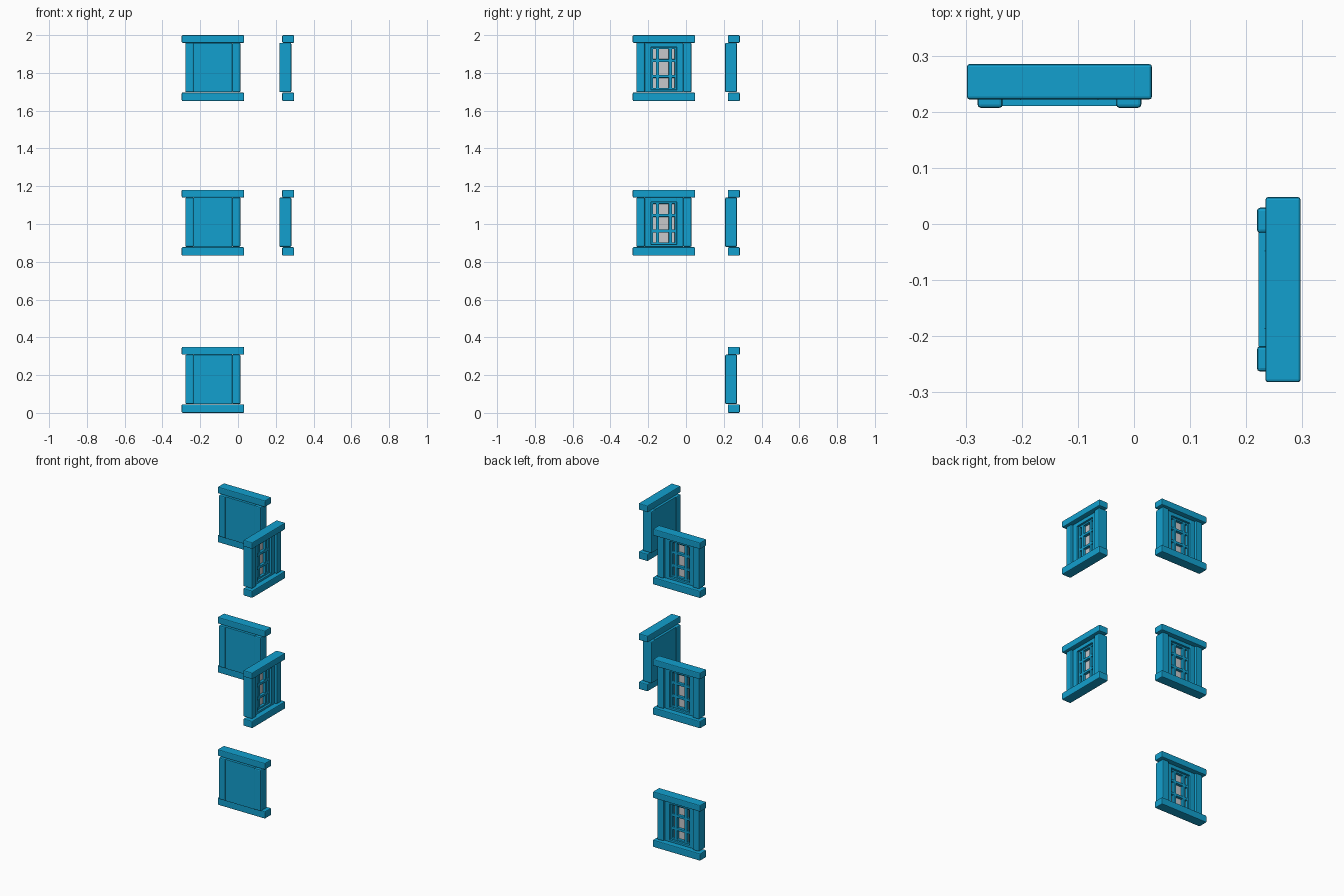
import bpy
import bmesh
from math import radians
from mathutils import Matrix, Vector

cube = bpy.data.objects.get("Cube")
if cube:
    bpy.data.objects.remove(cube, do_unlink=True)


def material(name, color):
    m = bpy.data.materials.new(name)
    m.use_nodes = True
    m.diffuse_color = color
    m.node_tree.nodes["Principled BSDF"].inputs["Base Color"].default_value = color
    return m


BLUE = material("blue paint", (0.006, 0.35, 0.62, 1))
GREY = material("pale grey glass", (0.58, 0.58, 0.6, 1))


def box_mesh(name, boxes, mat, bevel):
    """One mesh of bevelled boxes, each given as its x, depth and height ranges."""
    bm = bmesh.new()
    for ranges in boxes:
        lo, hi = (Vector(c) for c in zip(*ranges))
        size = Matrix.Diagonal((hi - lo).to_4d())
        verts = bmesh.ops.create_cube(
            bm, size=1, matrix=Matrix.Translation((lo + hi) / 2) @ size)["verts"]
        if bevel:
            edges = list({e for v in verts for e in v.link_edges})
            bmesh.ops.bevel(bm, geom=edges, offset=bevel, segments=2,
                            profile=0.5, affect='EDGES')
    mesh = bpy.data.meshes.new(name)
    bm.to_mesh(mesh)
    bm.free()
    mesh.materials.append(mat)
    return mesh


def mirrored(a, b, depth, height):
    return [((a, b), depth, height), ((-b, -a), depth, height)]


# Sizes of one window: outward is +y, base at z = 0
W = 0.165                     # half width of lintel and sill
BOTTOM, TOP = 0.047, 0.308    # jamb ends
HOLE = (0.06, 0.285)          # glazed opening heights
HALF = 0.068                  # half width of opening
FRAME = (0.008, 0.048)
BAR = (0.01, 0.036)

parts = [
    box_mesh("lintel", [((-W, W), (0.015, 0.078), (TOP, 0.349))], BLUE, 0.005),
    box_mesh("sill", [((-W, W), (0.015, 0.078), (0, 0.045))], BLUE, 0.005),
    box_mesh("jambs", mirrored(0.101, 0.146, (0, 0.063), (BOTTOM, TOP)), BLUE, 0.006),
    box_mesh("back_panel", [((-0.102, 0.102), (0.003, 0.014), (BOTTOM, TOP))], BLUE, 0.001),
    box_mesh("sash_frame",
             mirrored(HALF, 0.102, FRAME, (BOTTOM, TOP))
             + [((-HALF - 0.002, HALF + 0.002), FRAME, (BOTTOM, HOLE[0])),
                ((-HALF - 0.002, HALF + 0.002), FRAME, (HOLE[1], TOP))], BLUE, 0.002),
    box_mesh("inner_frame",
             mirrored(HALF - 0.011, HALF, BAR, HOLE)
             + [((-HALF, HALF), BAR, (z, z + 0.01)) for z in (HOLE[0], HOLE[1] - 0.01)],
             BLUE, 0.002),
    box_mesh("glazing_bars",
             mirrored(0.025, 0.043, BAR, HOLE)
             + [((-HALF, HALF), BAR, (z - 0.008, z + 0.008)) for z in (0.131, 0.214)],
             BLUE, 0.003),
    box_mesh("glass", [((-HALF, HALF), (0.012, 0.019), HOLE)], GREY, 0),
]


def place_window(label, location, angle):
    for mesh in parts:
        obj = bpy.data.objects.new(f"{label}_{mesh.name}", mesh)
        obj.location = location
        obj.rotation_euler.z = angle
        bpy.context.collection.objects.link(obj)


# Three windows facing the back, two facing the left side
for floor, z in (("lower", 0), ("middle", 0.832), ("upper", 1.651)):
    place_window(f"{floor}_back_window", (-0.133, 0.207, z), 0)
    if floor != "lower":
        place_window(f"{floor}_side_window", (0.219, -0.117, z), radians(-90))
